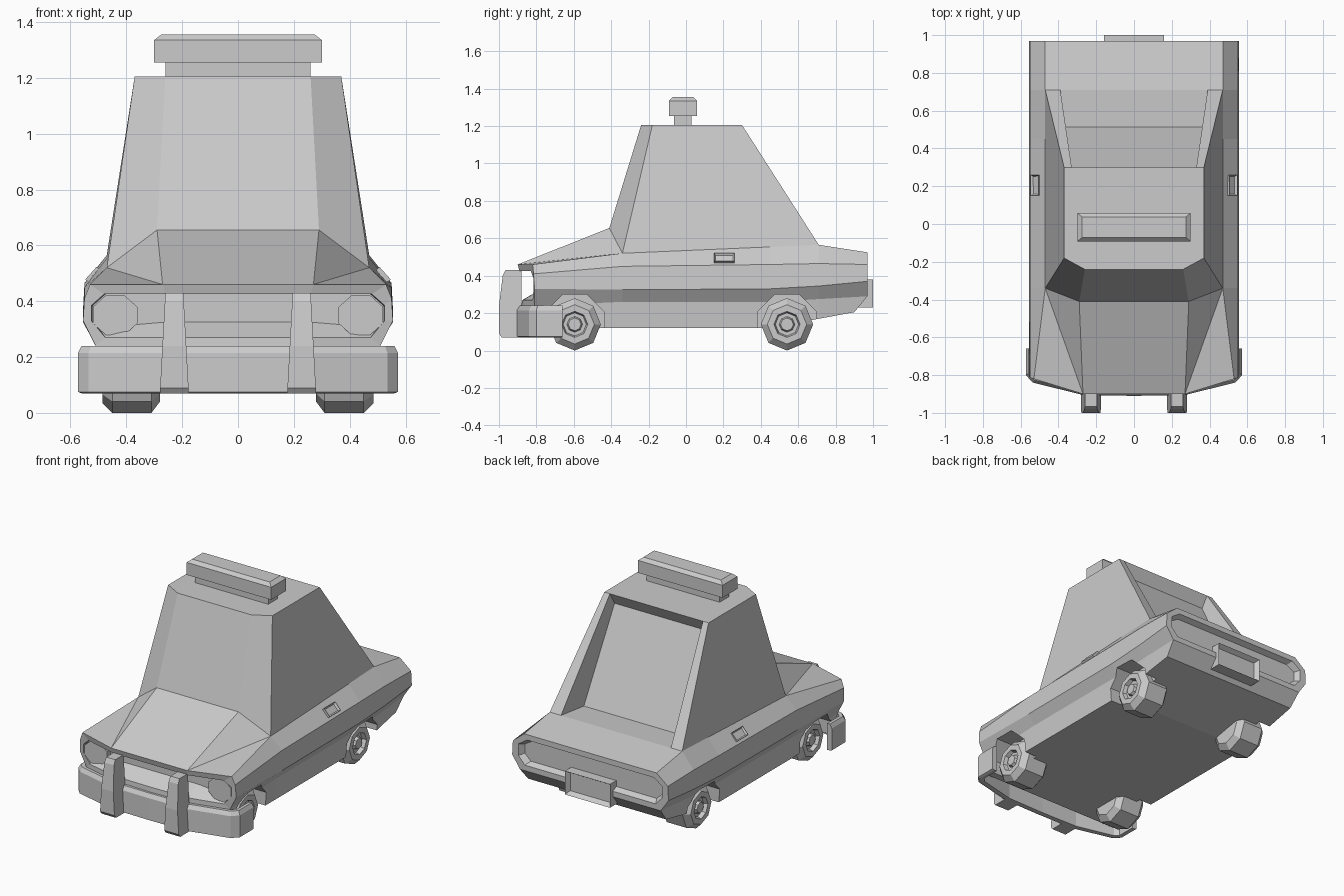
import bpy, bmesh
from math import pi, sin, cos
from mathutils import Matrix, Vector

if "Cube" in bpy.data.objects:
    bpy.data.objects.remove(bpy.data.objects["Cube"])


def finish(name, bm):
    bmesh.ops.remove_doubles(bm, verts=bm.verts, dist=0.0005)
    bmesh.ops.recalc_face_normals(bm, faces=bm.faces)
    me = bpy.data.meshes.new(name)
    bm.to_mesh(me)
    bm.free()
    ob = bpy.data.objects.new(name, me)
    bpy.context.collection.objects.link(ob)
    return ob


def mesh(name, faces, mirror=True):
    """Faces given as point lists for the +x half; reflected over x = 0."""
    bm = bmesh.new()
    for f in faces:
        bm.faces.new([bm.verts.new(p) for p in f])
        if mirror:
            bm.faces.new([bm.verts.new((-x, y, z)) for x, y, z in reversed(f)])
    return finish(name, bm)


def strip(a, b, closed=False):
    n = len(a)
    return [[a[i], a[(i + 1) % n], b[(i + 1) % n], b[i]] for i in range(n if closed else n - 1)]


def loft(rings, closed=False, caps=False):
    out = [f for a, b in zip(rings, rings[1:]) for f in strip(a, b, closed)]
    return out + ([rings[0], rings[-1]] if caps else [])


def panel(name, size, matrix, inset, depth):
    """Box whose +x face is inset and sunk."""
    bm = bmesh.new()
    bmesh.ops.create_cube(bm, size=1, matrix=matrix @ Matrix.Diagonal((*size, 1)))
    d = matrix.to_3x3() @ Vector((1, 0, 0))
    bm.normal_update()
    face = max(bm.faces, key=lambda f: f.normal.dot(d))
    bmesh.ops.inset_region(bm, faces=[face], thickness=inset)
    bmesh.ops.translate(bm, verts=face.verts, vec=d * -depth)
    return finish(name, bm)


# body: half cross-sections from shoulder to floor centre
secs = [
    [(.53, -.82, .46), (.55, -.815, .41), (.555, -.81, .33), (.51, -.81, .24), (.5, -.8, .12), (0, -.8, .12)],
    [(.47, -.34, .52), (.55, -.34, .45), (.555, -.34, .325), (.51, -.34, .26), (.5, -.34, .12), (0, -.34, .12)],
    [(.47, .45, .554), (.55, .45, .46), (.555, .45, .33), (.51, .45, .26), (.5, .45, .12), (0, .45, .12)],
    [(.47, .71, .565), (.55, .71, .465), (.555, .71, .345), (.51, .71, .275), (.495, .71, .17), (0, .71, .17)],
    [(.47, .97, .525), (.55, .97, .46), (.555, .97, .37), (.5, .97, .29), (.49, .9, .205), (0, .9, .205)],
]
faces = loft(secs)
# deck
faces += loft([[(0, *s[0][1:]), s[0]] for s in secs[1:]])
# hood
A, B, C = (0, -.9, .46), (.27, -.9, .46), secs[0][0]
H0, H1, S = (0, -.41, .655), (.29, -.41, .655), secs[1][0]
faces += [[A, B, H1, H0], [B, S, H1], [B, C, S], [H0, H1, S, (0, -.34, .52)]]
# nose with sunken grille
nose = [A, B] + secs[0][:4] + [(.27, -.87, .24), (0, -.88, .24)]
lip = [(0, -.89, .425), (.26, -.89, .425), (.48, -.83, .425), (.525, -.815, .385),
       (.525, -.815, .33), (.475, -.82, .27), (.26, -.87, .27), (0, -.875, .27)]
sunk = [(0, -.78, .425), (.26, -.78, .425), (.475, -.78, .425), (.52, -.78, .385),
        (.52, -.78, .325), (.5, -.78, .305), (.26, -.78, .325), (0, -.78, .325)]
faces += loft([nose, lip, sunk]) + [sunk]
faces += [[nose[5], nose[6], nose[7], secs[0][5], secs[0][4]]]
# tail with sunken panel
tail = [(0, .97, .525)] + secs[4][:4] + [(0, .97, .29)]
rim = [(x, .97, z) for x, z in ((0, .49), (.45, .49), (.51, .45), (.51, .375), (.465, .325), (0, .325))]
inner = [(x * .96, .935, .41 + (z - .41) * .8) for x, y, z in rim]
faces += loft([tail, rim, inner]) + [inner, [tail[4], tail[5], secs[4][5], secs[4][4]]]
body = mesh("body", faces)

# wheels and wheel arches
profile = [(.28, .1), (.31, .14), (.45, .14), (.485, .105), (.485, .07), (.46, .062), (.46, .042), (.48, .034)]
for s, side in ((1, "right"), (-1, "left")):
    for y, end in ((-.595, "front"), (.54, "rear")):
        rings = [[(s * x, y + r * sin(k * pi / 4), .14 + r * cos(k * pi / 4)) for k in range(8)]
                 for x, r in profile]
        mesh(f"{end}_wheel_{side}", loft(rings, True, True), False)
        rings = [[(s * x, y + .172 * sin((k + .5) * pi / 4), .14 + .172 * cos((k + .5) * pi / 4))
                  for k in range(8)] for x in (.41, .7)]
        cutter = mesh("arch_cutter", loft(rings, True, True), False)
        cutter.hide_render = True
        cutter.display_type = 'WIRE'
        mod = body.modifiers.new("arch", 'BOOLEAN')
        mod.operation, mod.solver, mod.object = 'DIFFERENCE', 'EXACT', cutter

    # headlight
    rings = [[(s * .44 + r * sin((k + .5) * pi / 4), y, .35 + .9 * r * cos((k + .5) * pi / 4)) for k in range(8)]
             for y, r in ((-.77, .086), (-.815, .086))]
    mesh(f"headlight_{side}", loft(rings, True, True), False)

    # door handle lying on the sloped shoulder
    m = (Matrix.Rotation(0 if s > 0 else pi, 4, 'Z') @ Matrix.Translation((.512, s * .205, .487))
         @ Matrix.Rotation(-.73, 4, 'Y'))
    panel(f"door_handle_{side}", (.04, .11, .06), m, .012, .012)

    # bumper guard: side profile with width tapering upward
    prof = [(-.88, .43), (-.965, .43), (-.98, .4), (-1, .24), (-1, .09), (-.985, .07), (-.88, .07)]
    rings = [[(s * (.228 + e * (.052 - .055 * (z - .07))), y, z) for y, z in prof] for e in (-1, 1)]
    mesh(f"bumper_guard_{side}", loft(rings, True, True), False)

# cabin with recessed rear window
P = [(0, -.41, .655), (.29, -.41, .655), (.47, -.34, .52), (.47, .71, .565),
     (0, -.24, 1.205), (.26, -.24, 1.205), (.37, -.18, 1.205), (.37, .3, 1.205),
     (.39, .71, .565), (.33, .3, 1.205), (0, .3, 1.205),
     (.365, .515, .555), (.325, .26, 1.13), (0, .26, 1.13), (0, .515, .555)]
F = [(0, 1, 5, 4), (1, 2, 6, 5), (2, 3, 7, 6), (4, 5, 6, 7, 9, 10), (3, 8, 9, 7),
     (8, 11, 12, 9), (9, 12, 13, 10), (11, 14, 13, 12)]
mesh("cabin", [[P[i] for i in f] for f in F])

# front bumper wrapping round the corners
outer = [(0, -.91), (.27, -.905), (.535, -.84), (.573, -.8), (.573, -.66)]
back = [(0, -.87), (.265, -.865), (.515, -.805), (.54, -.78), (.54, -.66)]
rings = []
for (x, y), (u, v) in zip(outer, back):
    mid = ((x * .6 + u * .4), (y * .6 + v * .4))
    rings.append([(x, y, .075), (x, y, .215), (*mid, .24), (u, v, .24), (u, v, .07), (*mid, .07)])
mesh("front_bumper", loft(rings, True) + [rings[-1]])

# number plate holder
panel("plate_holder", (.1, .32, .15),
      Matrix.Translation((0, .95, .305)) @ Matrix.Rotation(pi / 2, 4, 'Z'), .025, .03)

# roof sign
def slab(name, levels, yc):
    rings = [[(sx * hx, yc + sy * hy, z) for sx, sy in ((-1, -1), (1, -1), (1, 1), (-1, 1))]
             for hx, hy, z in levels]
    mesh(name, loft(rings, True, True), False)

slab("roof_sign_base", [(.26, .047, 1.2), (.26, .047, 1.26)], -.017)
slab("roof_sign", [(.3, .075, 1.255), (.3, .075, 1.335), (.275, .055, 1.355)], -.017)
